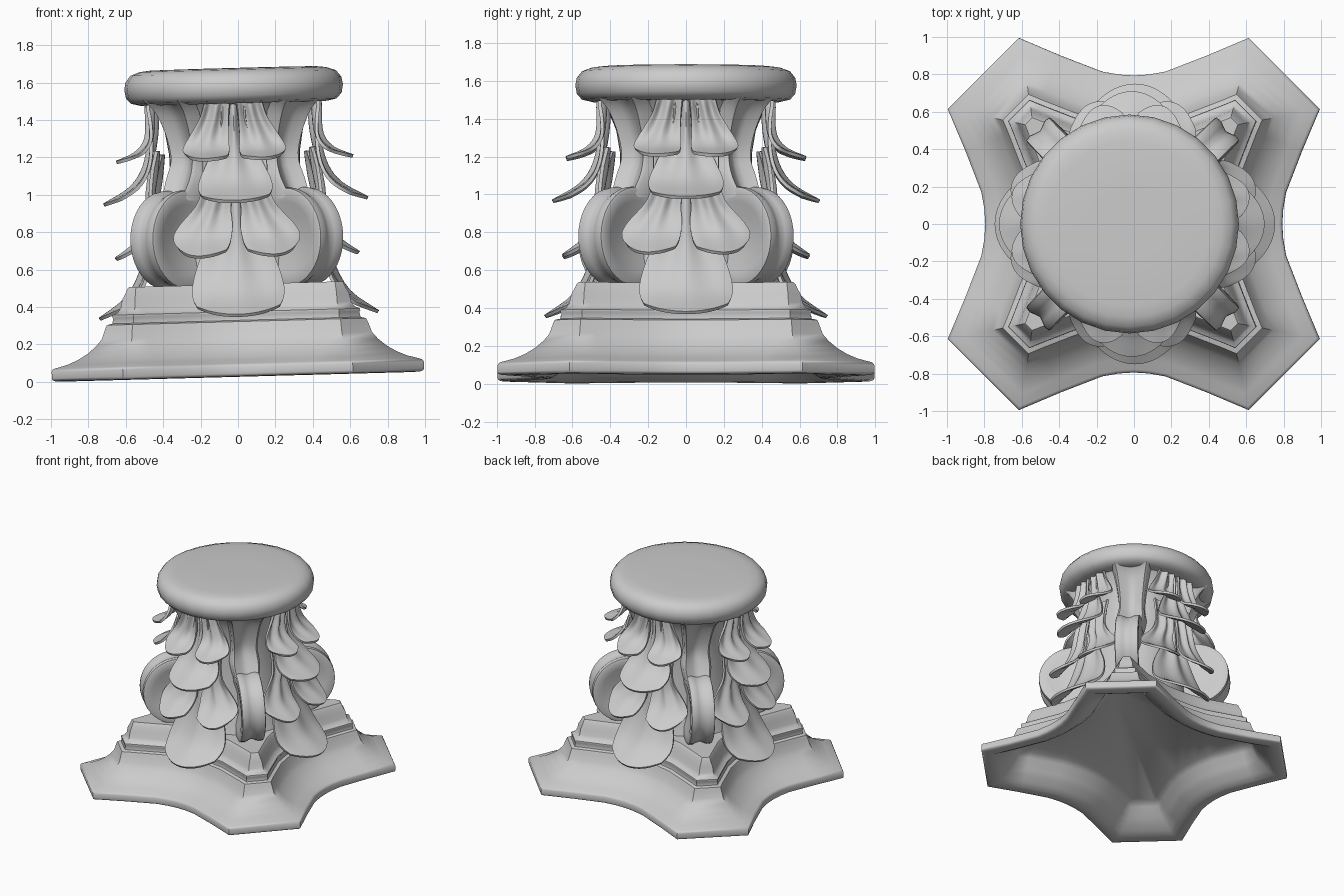
import bpy, bmesh, math
from mathutils import Vector, Matrix

if "Cube" in bpy.data.objects:
    bpy.data.objects.remove(bpy.data.objects["Cube"])

# whole piece leans slightly about y
TILT = Matrix.Translation((0.014, 0, 0.027)) @ Matrix.Rotation(-0.0275, 4, 'Y')


def finish(name, verts, faces, turn=0.0, thick=0.0, angle=40):
    me = bpy.data.meshes.new(name)
    me.from_pydata([tuple(v) for v in verts], [], faces)
    bm = bmesh.new()
    bm.from_mesh(me)
    bmesh.ops.recalc_face_normals(bm, faces=bm.faces)
    if thick:
        bmesh.ops.solidify(bm, geom=bm.faces[:], thickness=thick)
        bmesh.ops.recalc_face_normals(bm, faces=bm.faces)
    bm.to_mesh(me)
    bm.free()
    for p in me.polygons:
        p.use_smooth = True
    me.set_sharp_from_angle(angle=math.radians(angle))
    ob = bpy.data.objects.new(name, me)
    bpy.context.collection.objects.link(ob)
    ob.matrix_world = TILT @ Matrix.Rotation(turn, 4, 'Z')
    return ob


def loft(name, rings, turn=0.0, caps=True, angle=40):
    n = len(rings[0])
    verts = [p for r in rings for p in r]
    faces = [(i * n + j, i * n + (j + 1) % n, (i + 1) * n + (j + 1) % n, (i + 1) * n + j)
             for i in range(len(rings) - 1) for j in range(n)]
    if caps:
        faces += [tuple(range(n)), tuple(range(len(verts) - n, len(verts)))]
    return finish(name, verts, faces, turn, angle=angle)


def lathe(name, profile, n):
    rings = [[(r * math.cos(a), r * math.sin(a), z)
              for a in (2 * math.pi * j / n for j in range(n))] for r, z in profile]
    return loft(name, rings, angle=60)


def spline(pts, s):
    """Smooth curve through pts, s in 0..1."""
    f = min(max(s, 0), 0.9999) * (len(pts) - 1)
    i = int(f)
    t = f - i
    p = [Vector(pts[min(max(k, 0), len(pts) - 1)]) for k in range(i - 1, i + 3)]
    return 0.5 * (2 * p[1] + (p[2] - p[0]) * t + (2 * p[0] - 5 * p[1] + 4 * p[2] - p[3]) * t * t
                  + (3 * p[1] - p[0] - 3 * p[2] + p[3]) * t ** 3)


# star outline with concave sides, offset inward by d with mitred corners
half = [(0.995, 0.615), (0.9, 0.39), (0.815, 0.17), (0.799, 0.08)]
side = [Vector((x, -y)) for x, y in half] + [Vector((0.794, 0))] + [Vector(p) for p in half[::-1]]
star = [Matrix.Rotation(k * math.pi / 2, 2) @ p for k in range(4) for p in side]


def star_ring(d, z):
    out = []
    for i, p in enumerate(star):
        e1 = (p - star[i - 1]).normalized()
        e2 = (star[(i + 1) % len(star)] - p).normalized()
        n1, n2 = Vector((e1.y, -e1.x)), Vector((e2.y, -e2.x))
        q = p - d * (n1 + n2) / (1 + n1.dot(n2))
        out.append((q.x, q.y, z))
    return out


# moulded star base, hollow underneath
base_profile = [(0.29, 0.20), (0.25, 0.17), (0.205, 0.095), (0.17, 0.065), (0.13, 0.03),
                (0.085, 0.004), (0.05, 0), (0.015, 0.003), (0.003, 0.009),
                (0, 0.018), (0, 0.054), (0.005, 0.065), (0.016, 0.071),
                (0.075, 0.09), (0.12, 0.113), (0.165, 0.145), (0.205, 0.185),
                (0.23, 0.22), (0.247, 0.275), (0.255, 0.295), (0.28, 0.302), (0.285, 0.33),
                (0.28, 0.338), (0.282, 0.348), (0.305, 0.36), (0.32, 0.385), (0.328, 0.43),
                (0.345, 0.465), (0.352, 0.485), (0.36, 0.495)]
base = loft("star_base", [star_ring(d, z) for d, z in base_profile], angle=48)
base.location.x -= 0.014

# bell core and round top slab
lathe("bell_core", [(0.44, 0.45), (0.39, 0.6), (0.36, 0.8), (0.345, 1.05), (0.35, 1.2),
                    (0.37, 1.32), (0.41, 1.42), (0.47, 1.48)], 48)
slab = lathe("top_slab", [(0.50, 1.463), (0.55, 1.475), (0.577, 1.505), (0.585, 1.55), (0.577, 1.59),
                          (0.55, 1.625), (0.50, 1.643), (0.44, 1.65), (0.2, 1.652)], 28)
slab.location.x += 0.005

# corner scrolls with grooved rims, and fluted stalks above them
scroll = [(-0.06, 0.12), (-0.085, 0.19), (-0.09, 0.25), (-0.085, 0.262), (-0.055, 0.265),
          (-0.03, 0.255), (0, 0.245)]
scroll += [(-t, r) for t, r in scroll[-2::-1]]
stalk_path = [(0.55, 1.49, 0.15), (0.48, 1.42, 0.125), (0.425, 1.3, 0.105), (0.40, 1.17, 0.095),
              (0.435, 1.06, 0.105), (0.49, 0.95, 0.085)]
for k in range(4):
    turn = math.pi / 4 + k * math.pi / 2
    rings = []
    for t, r in scroll:
        rings.append([(0.458 + r * math.cos(a), t, 0.74 + r * math.sin(a))
                      for a in (2 * math.pi * j / 40 for j in range(40))])
    loft(f"corner_scroll_{k}", rings, turn)
    rings = []
    for i in range(17):
        r, z, w = spline(stalk_path, i / 16)
        cross = [(-1.1, -0.16), (-1, -0.02), (-0.85, 0), (-0.65, -0.012), (-0.3, -0.035), (0, -0.045),
                 (0.3, -0.035), (0.65, -0.012), (0.85, 0), (1, -0.02), (1.1, -0.16)]
        rings.append([(r + dr, u * w, z) for u, dr in cross])
    loft(f"corner_stalk_{k}", rings, turn)


def leaf(name, path, turn, pleat=0.022, droop=0.04, tip=0.1, folds=3, lean=0.0):
    """Pleated lobe; path holds (radius, sideways, height, half width)."""
    nu, nv = 20, 20
    verts = []
    for i in range(nv + 1):
        v = i / nv
        for j in range(nu + 1):
            u = 2 * j / nu - 1
            cut = tip * abs(u) ** 1.7 * (1 + lean * u)
            r, t0, z, _ = spline(path, v * (1 - cut))
            w = spline(path, v)[3]
            if v > 0.85:                      # round the lower corners
                w *= 1 - 0.12 * ((v - 0.85) / 0.15) ** 2
            t = t0 + u * w
            fold = pleat * math.cos(folds * math.pi * u) * (1 - v) ** 0.7 * min(1, 4 * v + 0.4)
            r += fold - droop * u * u * v * (1 - 0.4 * v) - 0.4 * t * t
            verts.append((r, t, z))
    m = nu + 1
    faces = [(i * m + j, i * m + j + 1, (i + 1) * m + j + 1, (i + 1) * m + j)
             for i in range(nv) for j in range(nu)]
    finish(name, verts, faces, turn, thick=0.018, angle=50)


# two tiers of foliage on each face: one centre lobe and two side lobes per tier
upper_mid = [(0.44, 0, 1.47, 0.06), (0.445, 0, 1.3, 0.075), (0.48, 0, 1.14, 0.14),
             (0.56, 0, 1.03, 0.19), (0.71, 0, 0.945, 0.205)]
upper_side = [(0.465, 0.085, 1.48, 0.065), (0.462, 0.105, 1.38, 0.075), (0.48, 0.135, 1.28, 0.1),
              (0.54, 0.152, 1.215, 0.122), (0.645, 0.155, 1.172, 0.128)]
lower_mid = [(0.40, 0, 1.2, 0.12), (0.44, 0, 1.0, 0.1), (0.465, 0, 0.8, 0.11),
             (0.50, 0, 0.62, 0.185), (0.59, 0, 0.45, 0.24), (0.75, 0, 0.335, 0.255)]
lower_side = [(0.43, 0.09, 1.22, 0.08), (0.47, 0.10, 1.0, 0.08), (0.48, 0.135, 0.87, 0.1),
              (0.54, 0.185, 0.75, 0.15), (0.67, 0.20, 0.652, 0.16)]
for k in range(4):
    turn = k * math.pi / 2
    leaf(f"upper_centre_leaf_{k}", upper_mid, turn, folds=2)
    leaf(f"lower_centre_leaf_{k}", lower_mid, turn, folds=2)
    for s in (-1, 1):
        for nm, path in (("upper", upper_side), ("lower", lower_side)):
            leaf(f"{nm}_side_leaf_{k}_{'left' if s < 0 else 'right'}",
                 [(r, s * t, z, w) for r, t, z, w in path], turn,
                 pleat=0.018, droop=0.025, tip=0.14, folds=2, lean=0.3 * s)
